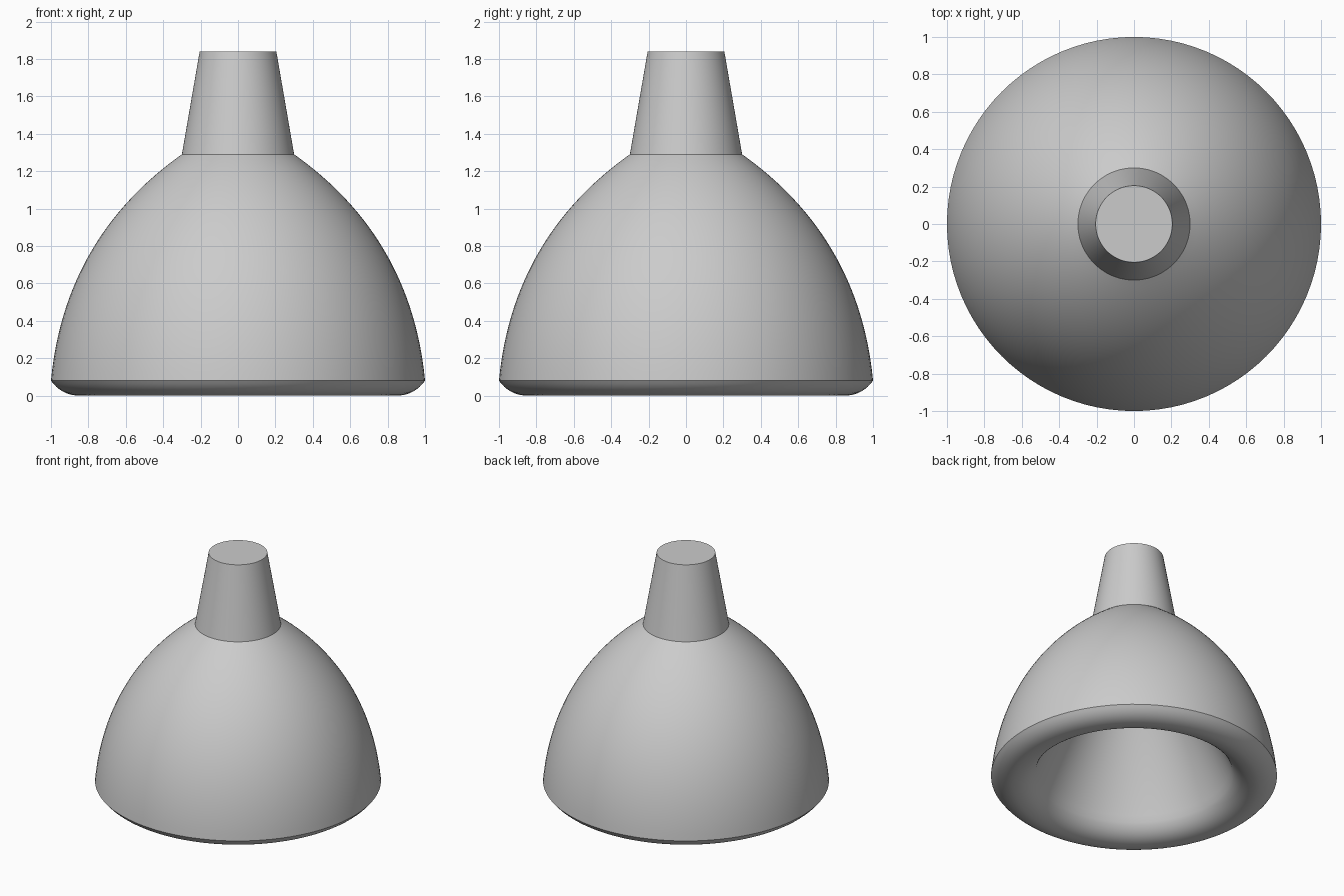
import bpy
import bmesh
import math
from mathutils import Vector

cube = bpy.data.objects.get("Cube")
if cube:
    bpy.data.objects.remove(cube, do_unlink=True)

SEGMENTS = 96

grey = bpy.data.materials.new("light_grey")
grey.use_nodes = True
colour = (0.6, 0.6, 0.6, 1)
grey.diffuse_color = colour
grey.node_tree.nodes["Principled BSDF"].inputs["Base Color"].default_value = colour


def arc(start, end, bulge, steps):
    """Points of a shallow curve, bulging to the left of its direction."""
    p, q = Vector(start), Vector(end)
    d = q - p
    normal = Vector((-d.y, d.x)).normalized()
    return [p + d * t + normal * bulge * 4 * t * (1 - t)
            for t in (i / steps for i in range(steps + 1))]


def lathe(name, profile):
    """Turn a profile of (radius, height) points about the z axis."""
    bm = bmesh.new()
    verts = [bm.verts.new((r, 0, z)) for r, z in profile]
    edges = [bm.edges.new(pair) for pair in zip(verts, verts[1:])]
    bmesh.ops.spin(bm, geom=verts + edges, cent=(0, 0, 0), axis=(0, 0, 1),
                   angle=math.tau, steps=SEGMENTS)
    bmesh.ops.remove_doubles(bm, verts=bm.verts, dist=0.0005)
    bmesh.ops.recalc_face_normals(bm, faces=bm.faces)
    mesh = bpy.data.meshes.new(name)
    bm.to_mesh(mesh)
    bm.free()
    mesh.shade_smooth()
    mesh.set_sharp_from_angle(angle=math.radians(30))
    mesh.materials.append(grey)
    obj = bpy.data.objects.new(name, mesh)
    bpy.context.collection.objects.link(obj)
    return obj


# Dome shade: outer wall, rounded lip, then the hollow inside
shoulder, brim, lip, throat, crown = (0.3, 1.29), (1, 0.08), (0.86, 0), (0.69, 0.1), (0.14, 1.1)
outer_wall = arc(shoulder, brim, 0.16, 32)
lip_outside = arc(brim, lip, 0.019, 8)
lip_inside = arc(lip, throat, 0.028, 10)
inner_wall = arc(throat, crown, -0.03, 24)
lathe("lamp_shade", [(0, 1.29)] + outer_wall + lip_outside[1:]
      + lip_inside[1:] + inner_wall[1:] + [(0, 1.14)])

# Tapered neck with a flat top
lathe("lamp_neck", [(0, 1.84), (0.205, 1.84), (0.3, 1.29), (0, 1.29)])
